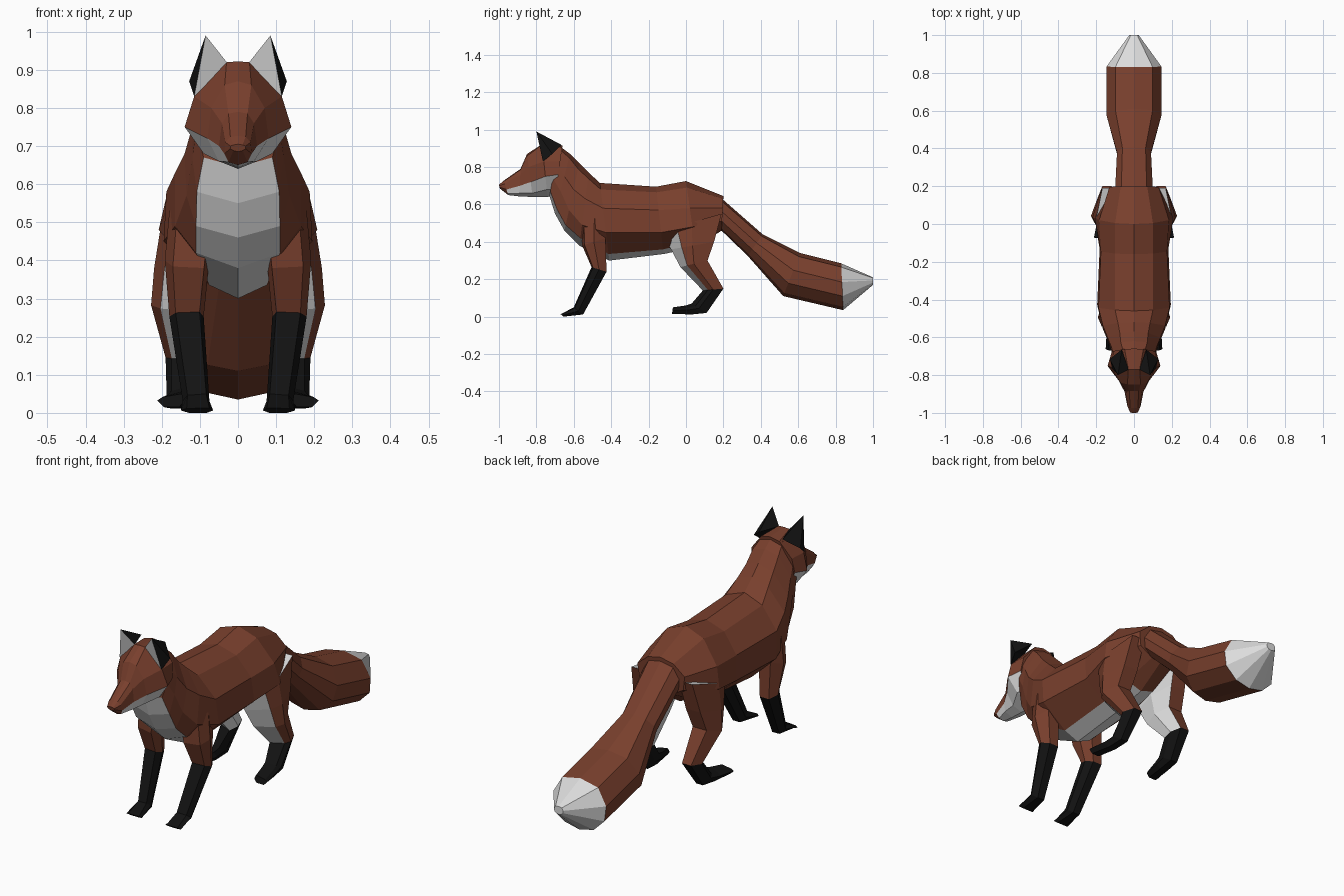
import bpy, bmesh
from mathutils import Vector


def material(name, color):
    m = bpy.data.materials.new(name)
    m.diffuse_color = (*color, 1)
    return m


MATS = [material("rust_fur", (0.19, 0.05, 0.026)),
        material("white_fur", (0.72, 0.72, 0.72)),
        material("black_fur", (0.006, 0.006, 0.006))]
RUST, WHITE, BLACK = 0, 1, 2


def loft(name, rings, rule):
    """Skin closed rings of points; rule(ring, segment) gives the colour."""
    bm = bmesh.new()
    vs = [[bm.verts.new(p) for p in r] for r in rings]
    n = len(rings[0])
    for i in range(len(rings) - 1):
        for j in range(n):
            k = (j + 1) % n
            f = bm.faces.new((vs[i][j], vs[i][k], vs[i + 1][k], vs[i + 1][j]))
            f.material_index = rule(i, j)
    bm.faces.new(vs[0]).material_index = rule(0, 0)
    bm.faces.new(vs[-1]).material_index = rule(len(rings) - 2, 0)
    return finish(name, bm)


def finish(name, bm):
    bmesh.ops.recalc_face_normals(bm, faces=bm.faces)
    me = bpy.data.meshes.new(name)
    bm.to_mesh(me)
    bm.free()
    for m in MATS:
        me.materials.append(m)
    ob = bpy.data.objects.new(name, me)
    bpy.context.collection.objects.link(ob)
    return ob


def sym_ring(yt, zt, yb, zb, *wz):
    """Left-right symmetric ring from its top and bottom points and (width, z) pairs."""
    half = [(0, yt, zt)]
    for w, z in wz:
        half.append((w, yt + (yb - yt) * (zt - z) / (zt - zb), z))
    half.append((0, yb, zb))
    return half + [(-x, y, z) for x, y, z in half[-2:0:-1]]


def half_seg(j):
    return min(j, 9 - j)


# Body, chest and neck: white belly and throat
body = [
    sym_ring(0.20, 0.645, 0.19, 0.46, (0.07, 0.63), (0.13, 0.58), (0.12, 0.51), (0.05, 0.47)),
    sym_ring(0.0, 0.725, 0.05, 0.37, (0.10, 0.69), (0.185, 0.58), (0.208, 0.48), (0.08, 0.40)),
    sym_ring(-0.16, 0.695, -0.12, 0.335, (0.10, 0.665), (0.175, 0.57), (0.182, 0.45), (0.08, 0.36)),
    sym_ring(-0.46, 0.715, -0.41, 0.30, (0.10, 0.68), (0.188, 0.58), (0.195, 0.45), (0.075, 0.335)),
    sym_ring(-0.52, 0.77, -0.57, 0.38, (0.085, 0.74), (0.165, 0.63), (0.165, 0.49), (0.11, 0.42)),
    sym_ring(-0.57, 0.82, -0.65, 0.46, (0.075, 0.79), (0.14, 0.68), (0.135, 0.57), (0.11, 0.49)),
    sym_ring(-0.62, 0.87, -0.70, 0.55, (0.07, 0.85), (0.12, 0.75), (0.12, 0.67), (0.108, 0.58)),
    sym_ring(-0.68, 0.915, -0.73, 0.645, (0.055, 0.90), (0.105, 0.82), (0.11, 0.74), (0.09, 0.67)),
]
loft("body", body, lambda i, j: WHITE if i > 0 and half_seg(j) == 4 else RUST)

# Head: white lower cheeks and jaw
head = [
    sym_ring(-0.66, 0.915, -0.70, 0.65, (0.05, 0.905), (0.11, 0.83), (0.12, 0.76), (0.08, 0.68)),
    sym_ring(-0.77, 0.922, -0.74, 0.64, (0.03, 0.92), (0.115, 0.83), (0.14, 0.75), (0.09, 0.68)),
    sym_ring(-0.85, 0.87, -0.82, 0.64, (0.035, 0.86), (0.07, 0.80), (0.08, 0.72), (0.05, 0.66)),
    sym_ring(-0.885, 0.79, -0.89, 0.643, (0.025, 0.785), (0.042, 0.76), (0.05, 0.70), (0.042, 0.66)),
    sym_ring(-0.975, 0.727, -0.95, 0.65, (0.02, 0.724), (0.033, 0.71), (0.036, 0.68), (0.025, 0.658)),
    sym_ring(-1.0, 0.705, -0.995, 0.685, (0.012, 0.703), (0.02, 0.70), (0.02, 0.693), (0.012, 0.688)),
]
loft("head", head, lambda i, j: WHITE if i < 4 and half_seg(j) >= 3 else RUST)


# Tail: white tip
def tail_ring(yt, zt, yb, zb, w):
    steps = ((0.68, 0.08), (1, 0.4), (0.95, 0.7), (0.55, 0.93))
    return sym_ring(yt, zt, yb, zb, *[(w * a, zt + (zb - zt) * t) for a, t in steps])


tail = [tail_ring(0.17, 0.65, 0.19, 0.46, 0.10), tail_ring(0.41, 0.44, 0.33, 0.325, 0.09),
        tail_ring(0.61, 0.34, 0.52, 0.11, 0.145), tail_ring(0.83, 0.285, 0.84, 0.035, 0.145),
        tail_ring(1.0, 0.21, 1.0, 0.17, 0.025)]
loft("tail", tail, lambda i, j: WHITE if i == 3 else RUST)


def leg_ring(side, slant, yf, zf, yb, zb, xi, xo):
    """Six-sided leg section between a front and a back edge."""
    f, b, w = Vector((0, yf, zf)), Vector((0, yb, zb)), xo - xi
    plan = ((0.12, 0), (0.82, slant), (1, 0.5), (0.75, 1), (0.2, 1), (0, 0.5))
    pts = []
    for a, t in plan:
        p = f.lerp(b, t)
        pts.append((side * (xi + a * w), p.y, p.z))
    return pts


FRONT = [(-0.56, 0.54, -0.42, 0.52, 0.06, 0.18), (-0.555, 0.38, -0.43, 0.42, 0.075, 0.192),
         (-0.505, 0.265, -0.425, 0.24, 0.09, 0.18), (-0.60, 0.05, -0.55, 0.012, 0.075, 0.145),
         (-0.67, 0.013, -0.655, 0.0, 0.065, 0.15)]
HIND = [(-0.13, 0.46, 0.19, 0.55, 0.07, 0.2), (-0.08, 0.36, 0.15, 0.40, 0.075, 0.22),
        (-0.03, 0.265, 0.115, 0.30, 0.09, 0.228), (0.09, 0.14, 0.20, 0.15, 0.10, 0.19),
        (0.03, 0.07, 0.11, 0.02, 0.12, 0.187), (0.0, 0.06, 0.03, 0.012, 0.125, 0.195),
        (-0.07, 0.05, -0.075, 0.015, 0.14, 0.212)]

for side, label in ((1, "left"), (-1, "right")):
    # Legs: black stockings, white front and inside of the thighs
    loft("front_leg_" + label, [leg_ring(side, 0.1, *r) for r in FRONT],
         lambda i, j: BLACK if i >= 2 else RUST)
    loft("hind_leg_" + label, [leg_ring(side, 0.25, *r) for r in HIND],
         lambda i, j: BLACK if i >= 3 else (WHITE if j in (0, 4, 5) else RUST))

    # Ears: black backs with a white front face
    bm = bmesh.new()
    pts = ((0.085, -0.80, 0.99), (0.028, -0.77, 0.918), (0.115, -0.765, 0.83),
           (0.128, -0.715, 0.87), (0.065, -0.665, 0.918))
    tip, inner, outer, edge, back = [bm.verts.new((side * x, y, z)) for x, y, z in pts]
    for tri in ((tip, inner, outer), (tip, outer, edge), (tip, edge, back),
                (tip, back, inner), (inner, back, edge), (inner, edge, outer)):
        bm.faces.new(tri).material_index = BLACK
    bm.faces.ensure_lookup_table()
    bm.faces[0].material_index = WHITE
    finish("ear_" + label, bm)
